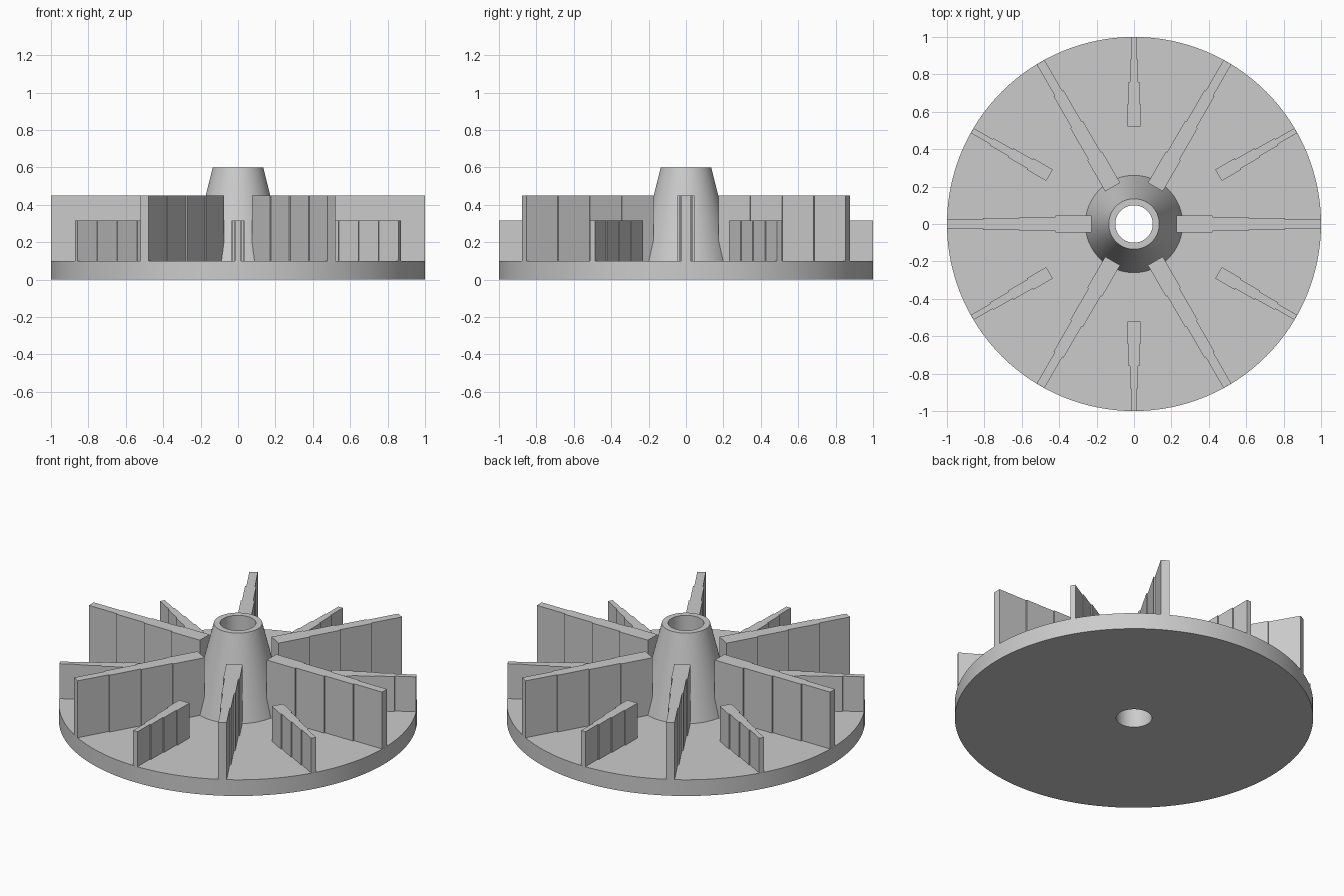
import bpy, bmesh, math

if "Cube" in bpy.data.objects:
    bpy.data.objects.remove(bpy.data.objects["Cube"])

grey = bpy.data.materials.new("light_grey")
grey.diffuse_color = (0.6, 0.6, 0.6, 1)
grey.use_nodes = True
grey.node_tree.nodes["Principled BSDF"].inputs["Base Color"].default_value = grey.diffuse_color


def make_object(name, bm):
    bmesh.ops.recalc_face_normals(bm, faces=bm.faces)
    mesh = bpy.data.meshes.new(name)
    bm.to_mesh(mesh)
    bm.free()
    mesh.materials.append(grey)
    obj = bpy.data.objects.new(name, mesh)
    bpy.context.collection.objects.link(obj)
    return obj


def lathe(name, profile, sides=128):
    """Spin a closed (radius, z) profile around the z axis."""
    bm = bmesh.new()
    rings = []
    for i in range(sides):
        a = math.tau * i / sides
        rings.append([bm.verts.new((r * math.cos(a), r * math.sin(a), z)) for r, z in profile])
    n = len(profile)
    for i in range(sides):
        p, q = rings[i], rings[(i + 1) % sides]
        for j in range(n):
            k = (j + 1) % n
            bm.faces.new((p[j], q[j], q[k], p[k]))
    obj = make_object(name, bm)
    bpy.ops.object.select_all(action='DESELECT')
    obj.select_set(True)
    bpy.context.view_layer.objects.active = obj
    bpy.ops.object.shade_smooth_by_angle(angle=math.radians(30))


def blade(name, angle, r_in, r_out, w_in, w_out, top, steps=4):
    """Radial vane that narrows outward in equal steps."""
    upper = []
    for i in range(steps):
        w = w_in + (w_out - w_in) * i / (steps - 1)
        for t in (i, i + 1):
            upper.append((r_in + (r_out - r_in) * t / steps, w))
    outline = upper + [(x, -y) for x, y in reversed(upper)]
    c, s = math.cos(angle), math.sin(angle)
    bm = bmesh.new()
    low, high = ([bm.verts.new((x * c - y * s, x * s + y * c, z)) for x, y in outline]
                 for z in (0.09, top))
    n = len(outline)
    for i in range(n):
        k = (i + 1) % n
        bm.faces.new((low[i], low[k], high[k], high[i]))
    # Caps as one quad strip per step
    for ring in (low, high):
        for i in range(0, 2 * steps, 2):
            bm.faces.new((ring[i], ring[i + 1], ring[n - 2 - i], ring[n - 1 - i]))
    make_object(name, bm)


# Round base plate with the tapered, bored hub
lathe("base_and_hub", [(0.1, 0), (1, 0), (1, 0.1), (0.26, 0.1), (0.135, 0.6), (0.1, 0.6)])

# Six tall blades alternating with six short ones
for i in range(6):
    a = math.radians(60 * i)
    blade(f"tall_blade_{i + 1}", a, 0.228, 0.999, 0.046, 0.024, 0.45)
    blade(f"short_blade_{i + 1}", a + math.radians(30), 0.522, 0.999, 0.035, 0.015, 0.315)
